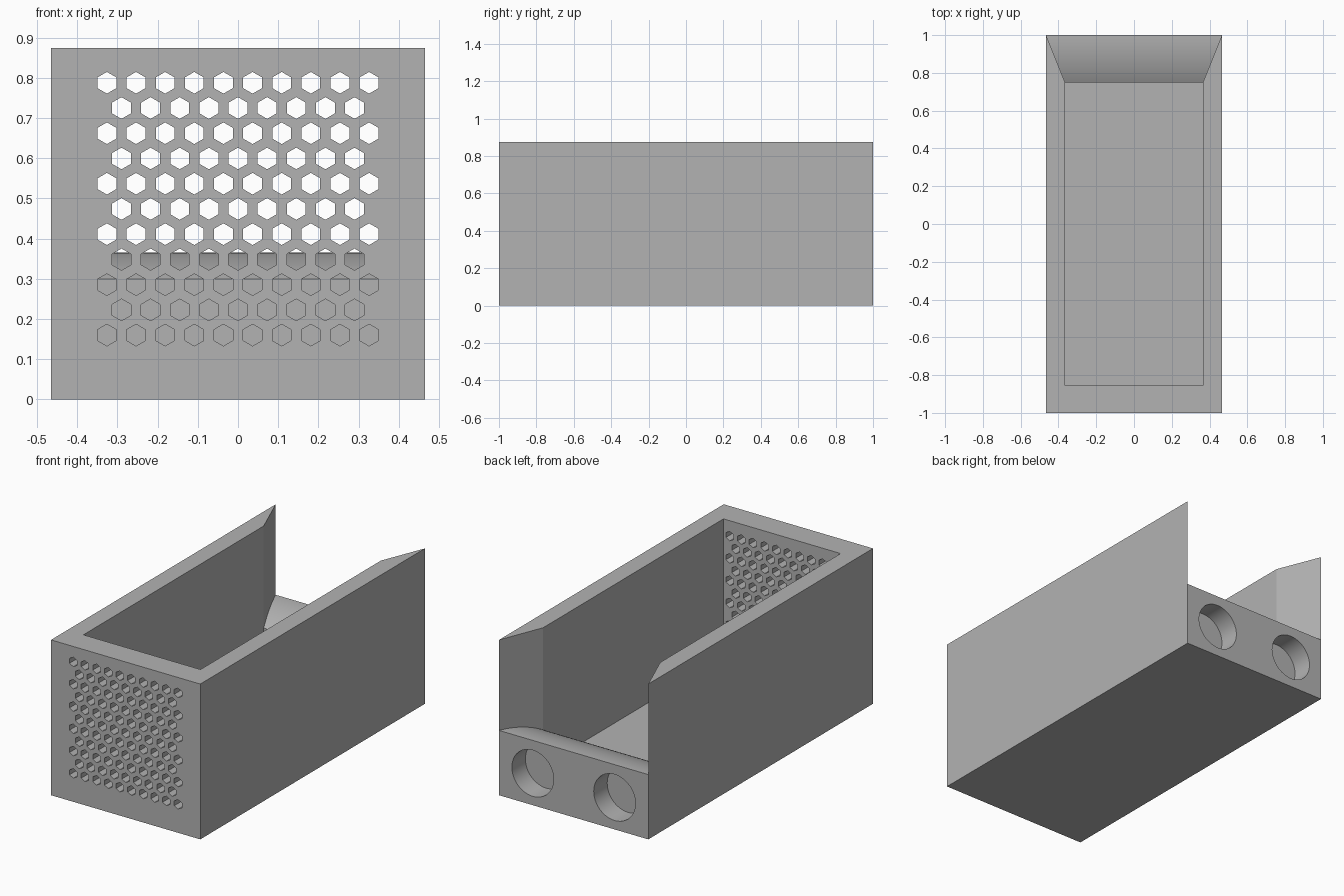
import bpy, bmesh, math
from mathutils import Matrix, Vector

cube = bpy.data.objects.get("Cube")
if cube:
    bpy.data.objects.remove(cube, do_unlink=True)

HALF_X, HEIGHT = 0.465, 0.875      # outer shell
INNER_X, FLOOR = 0.365, 0.095      # cavity
FRONT_Y, SILL_Y = -0.855, 0.75
SILL_LOW, SILL_TOP = 0.30, 0.365   # rounded rear sill

grey = bpy.data.materials.new("plain_grey")
grey.use_nodes = True
colour = (0.45, 0.45, 0.45, 1)
grey.diffuse_color = colour
grey.node_tree.nodes["Principled BSDF"].inputs["Base Color"].default_value = colour


def make_object(name, bm):
    bmesh.ops.recalc_face_normals(bm, faces=bm.faces)
    mesh = bpy.data.meshes.new(name)
    bm.to_mesh(mesh)
    bm.free()
    mesh.materials.append(grey)
    obj = bpy.data.objects.new(name, mesh)
    bpy.context.collection.objects.link(obj)
    return obj


def box(name, low, high):
    bm = bmesh.new()
    low, high = Vector(low), Vector(high)
    size = Matrix.Diagonal((*(high - low), 1))
    bmesh.ops.create_cube(bm, size=1, matrix=Matrix.Translation((low + high) / 2) @ size)
    return make_object(name, bm)


def bores(name, centres, radius, sides, y0, y1):
    """Prisms running along y, with a corner pointing up."""
    bm = bmesh.new()
    for x, z in centres:
        turn = Matrix.Rotation(math.pi / 2, 4, "X") @ Matrix.Rotation(math.pi / 2, 4, "Z")
        # the cone's first corner must land on the vertical axis
        ring = [bm.verts.new((x + radius * math.sin(a), y0, z + radius * math.cos(a)))
                for a in (math.tau * i / sides for i in range(sides))]
        face = bm.faces.new(ring)
        new = bmesh.ops.extrude_face_region(bm, geom=[face], use_keep_orig=True)["geom"]
        moved = [v for v in new if isinstance(v, bmesh.types.BMVert)]
        bmesh.ops.translate(bm, verts=moved, vec=(0, y1 - y0, 0))
    return make_object(name, bm)


def flared_opening(name):
    """Loft of rectangles that widens to the rear over a rounded sill."""
    run, rise = 1 - SILL_Y, SILL_TOP - SILL_LOW
    radius = (run ** 2 + rise ** 2) / (2 * rise)
    sections = [(SILL_Y - 0.05, SILL_LOW, INNER_X - 0.005)]
    steps = 16
    for i in range(steps + 1):
        y = SILL_Y + run * i / steps
        z = SILL_TOP - radius + math.sqrt(radius ** 2 - (1 - y) ** 2)
        sections.append((y, z, INNER_X + (HALF_X - INNER_X) * i / steps))
    sections.append((1.05, SILL_TOP, HALF_X + 0.02))
    bm = bmesh.new()
    rings = [[bm.verts.new(p) for p in ((-w, y, z), (w, y, z), (w, y, 1), (-w, y, 1))]
             for y, z, w in sections]
    for a, b in zip(rings, rings[1:]):
        for k in range(4):
            n = (k + 1) % 4
            bm.faces.new((a[k], a[n], b[n], b[k]))
    bm.faces.new(rings[0])
    bm.faces.new(rings[-1])
    return make_object(name, bm)


def cut(target, cutter):
    mod = target.modifiers.new("cut", "BOOLEAN")
    mod.operation, mod.solver, mod.object = "DIFFERENCE", "EXACT", cutter
    bpy.context.view_layer.objects.active = target
    bpy.ops.object.modifier_apply(modifier=mod.name)
    bpy.data.objects.remove(cutter, do_unlink=True)


# Outer shell, hollowed from above and opened at the rear
housing = box("vented_housing", (-HALF_X, -1, 0), (HALF_X, 1, HEIGHT))
cut(housing, box("cavity", (-INNER_X, FRONT_Y, FLOOR), (INNER_X, SILL_Y, 1)))
cut(housing, flared_opening("rear_opening"))

# Staggered hexagonal vents through the front wall
vents = []
for row in range(11):
    count = 10 - row % 2
    vents += [((i - (count - 1) / 2) * 0.0725, 0.16 + row * 0.0628) for i in range(count)]
cut(housing, bores("vent_cutter", vents, 0.027, 6, -1.05, FRONT_Y + 0.05))

# Two blind round sockets in the rear sill
cut(housing, bores("socket_cutter", [(-0.255, 0.18), (0.255, 0.18)], 0.13, 48, 0.88, 1.05))

# Smooth the curved sill and sockets, keep all corners crisp
bpy.ops.object.select_all(action="DESELECT")
housing.select_set(True)
bpy.context.view_layer.objects.active = housing
bpy.ops.object.shade_smooth_by_angle(angle=math.radians(20))
